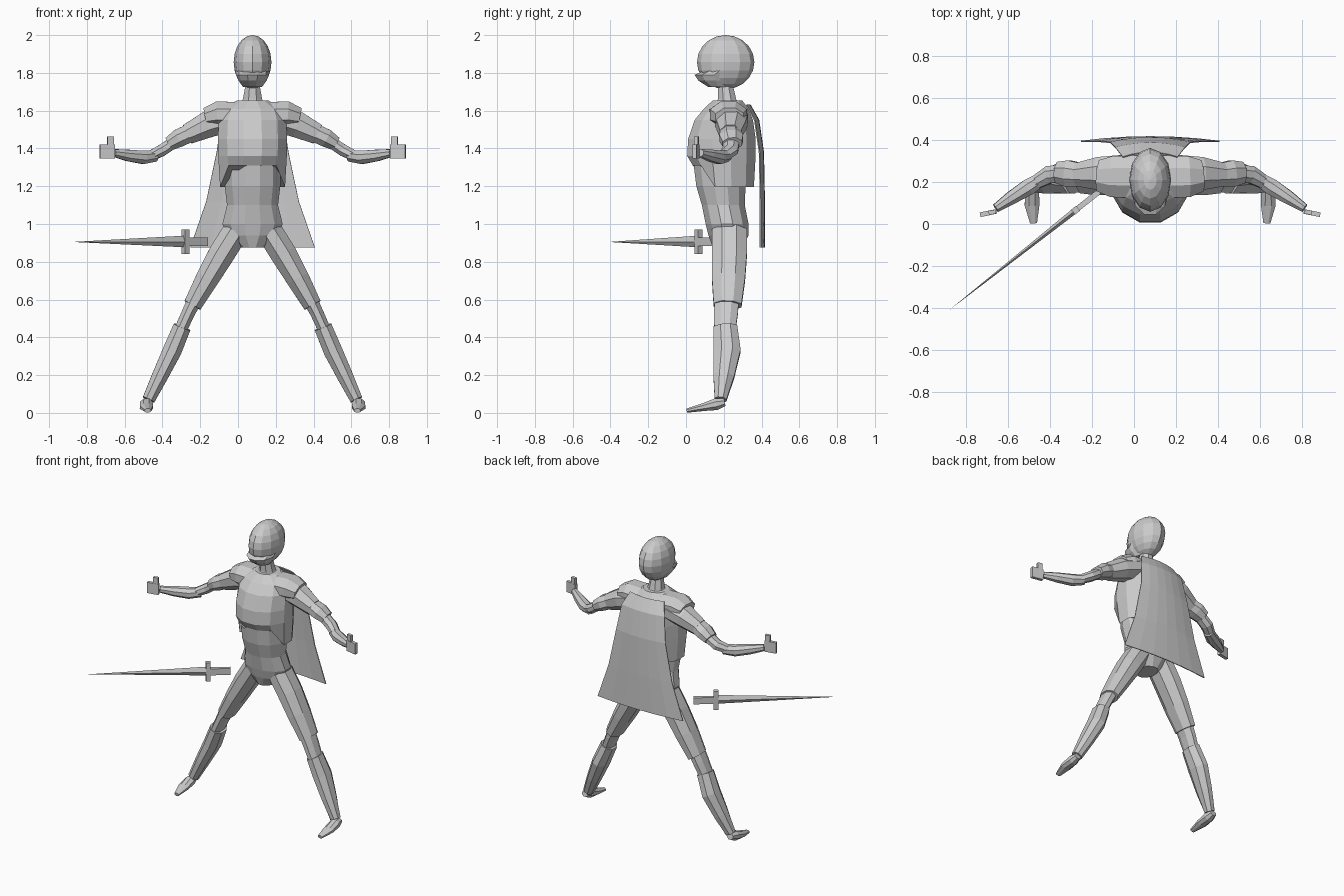
import bpy, bmesh, math
from mathutils import Vector, Matrix

CX = 0.077  # body centre line
X, Y, Z = Vector((1, 0, 0)), Vector((0, 1, 0)), Vector((0, 0, 1))
grey = bpy.data.materials.new("plain_grey")
grey.diffuse_color = (0.6, 0.6, 0.6, 1)


def finish(name, bm):
    bmesh.ops.recalc_face_normals(bm, faces=bm.faces)
    me = bpy.data.meshes.new(name)
    bm.to_mesh(me)
    bm.free()
    me.materials.append(grey)
    ob = bpy.data.objects.new(name, me)
    bpy.context.collection.objects.link(ob)
    return ob


def loft(name, rings, sides=8, s=1, level=False, phase=0.5):
    """Skin rings (offset from centre line, y, z, radius across, radius deep)."""
    bm = bmesh.new()
    pts = [Vector((CX + s * r[0], r[1], r[2])) for r in rings]
    loops = []
    for i, r in enumerate(rings):
        t = Z if level else (pts[min(i + 1, len(pts) - 1)] - pts[max(i - 1, 0)]).normalized()
        u = t.cross(Z if abs(t.y) > 0.85 else Y).normalized()
        v = u.cross(t)
        loop = []
        for k in range(sides):
            a = 2 * math.pi * (k + phase) / sides
            loop.append(bm.verts.new(pts[i] + u * r[3] * math.cos(a) + v * r[4] * math.sin(a)))
        loops.append(loop)
    for a, b in zip(loops, loops[1:]):
        for k in range(sides):
            j = (k + 1) % sides
            bm.faces.new((a[k], a[j], b[j], b[k]))
    bm.faces.new(loops[0])
    bm.faces.new(loops[-1])
    return finish(name, bm)


def body(name, rows, sides=12, phase=0.5):
    """Horizontal rings given as (z, half width, front y, back y)."""
    return loft(name, [(0, (f + b) / 2, z, w, (b - f) / 2) for z, w, f, b in rows],
                sides, level=True, phase=phase)


def box(name, loc, size, turn=0):
    bm = bmesh.new()
    m = Matrix.Translation(loc) @ Matrix.Rotation(turn, 4, 'Z') @ Matrix.Diagonal((*size, 1))
    bmesh.ops.create_cube(bm, size=1, matrix=m)
    return finish(name, bm)


# head with jaw guard, neck
bm = bmesh.new()
bmesh.ops.create_uvsphere(bm, u_segments=12, v_segments=10, radius=1,
                          matrix=Matrix.Translation((CX, 0.21, 1.857)) @ Matrix.Diagonal((0.1, 0.152, 0.143, 1)))
finish("head", bm)
body("jaw_guard", [(1.725, 0.05, 0.115, 0.23), (1.76, 0.075, 0.06, 0.25),
                   (1.79, 0.088, 0.04, 0.26), (1.815, 0.09, 0.1, 0.26)], 10, 0)
body("neck", [(1.62, 0.08, 0.14, 0.3), (1.66, 0.055, 0.165, 0.27), (1.74, 0.04, 0.165, 0.25)], 8)

# chest armour, its back hem hanging lower than the front hem
chest = body("chest_armour", [(1.31, 0.178, 0.03, 0.365), (1.36, 0.188, 0.0, 0.375), (1.45, 0.19, 0.005, 0.375),
                              (1.55, 0.185, 0.04, 0.36), (1.61, 0.16, 0.09, 0.335), (1.655, 0.085, 0.14, 0.3)])
for v in chest.data.vertices:
    if v.co.z < 1.32 and v.co.y > 0.15:
        v.co.z = 1.195

# waist and hips
body("waist", [(1.36, 0.155, 0.03, 0.32), (1.2, 0.152, 0.05, 0.32), (1.1, 0.14, 0.08, 0.315),
               (1.0, 0.165, 0.1, 0.335), (0.94, 0.14, 0.115, 0.335), (0.875, 0.065, 0.14, 0.3)])

for s, side in ((-1, "right"), (1, "left")):
    # arms
    loft(side + "_shoulder_cap", [(0.06, 0.225, 1.58, 0.07, 0.11), (0.185, 0.225, 1.58, 0.075, 0.105),
                                  (0.245, 0.23, 1.565, 0.055, 0.08)], 8, s)
    loft(side + "_sleeve", [(0.14, 0.24, 1.555, 0.075, 0.095), (0.24, 0.24, 1.525, 0.075, 0.085),
                            (0.345, 0.235, 1.475, 0.058, 0.06)], 8, s)
    loft(side + "_elbow_guard", [(0.335, 0.235, 1.48, 0.052, 0.06), (0.39, 0.24, 1.455, 0.052, 0.068),
                                 (0.44, 0.245, 1.425, 0.04, 0.055)], 8, s)
    loft(side + "_elbow", [(0.42, 0.24, 1.43, 0.033, 0.045), (0.48, 0.235, 1.39, 0.034, 0.045),
                           (0.54, 0.2, 1.36, 0.03, 0.035)], 8, s)
    loft(side + "_bracer", [(0.515, 0.215, 1.36, 0.032, 0.035), (0.58, 0.175, 1.353, 0.038, 0.042),
                            (0.66, 0.125, 1.363, 0.033, 0.034), (0.735, 0.075, 1.376, 0.022, 0.022)], 8, s)
    box(side + "_hand", (CX + s * 0.77, 0.052, 1.383), (0.08, 0.022, 0.075), -s * 0.2)
    box(side + "_thumb", (CX + s * 0.752, 0.056, 1.435), (0.034, 0.02, 0.055), -s * 0.2)
    # legs
    loft(side + "_thigh_armour", [(0.09, 0.23, 0.96, 0.075, 0.1), (0.165, 0.23, 0.84, 0.075, 0.1),
                                  (0.24, 0.225, 0.71, 0.066, 0.095), (0.318, 0.22, 0.57, 0.052, 0.08)], 8, s)
    loft(side + "_knee", [(0.305, 0.215, 0.6, 0.042, 0.07), (0.34, 0.212, 0.53, 0.038, 0.068),
                          (0.385, 0.205, 0.43, 0.036, 0.06)], 8, s)
    loft(side + "_greave", [(0.373, 0.208, 0.455, 0.051, 0.068), (0.425, 0.218, 0.33, 0.054, 0.077),
                            (0.49, 0.2, 0.195, 0.046, 0.06), (0.55, 0.183, 0.07, 0.036, 0.034)], 8, s)
    loft(side + "_foot", [(0.562, 0.205, 0.056, 0.024, 0.022), (0.562, 0.16, 0.046, 0.036, 0.034),
                          (0.562, 0.09, 0.03, 0.038, 0.022), (0.555, 0.005, 0.012, 0.018, 0.012)], 8, s)

# cape: a thin sheet flaring towards the hem
rows = [(1.63, 0.13, 0.34), (1.55, 0.165, 0.385), (1.38, 0.19, 0.41), (1.12, 0.245, 0.415), (0.875, 0.33, 0.415)]
bm = bmesh.new()
grid = [[bm.verts.new((CX + w * u / 3, y - 0.022 * (u / 3) ** 2, z)) for u in range(-3, 4)] for z, w, y in rows]
for a, b in zip(grid, grid[1:]):
    for k in range(6):
        bm.faces.new((a[k], a[k + 1], b[k + 1], b[k]))
cape = finish("cape", bm)
mod = cape.modifiers.new("thickness", 'SOLIDIFY')
mod.thickness = 0.006
mod.offset = 0

# sword: blade, guard and grip along one slanted level line
tip, end = Vector((-0.88, -0.41, 0.905)), Vector((-0.165, 0.155, 0.905))
turn = math.atan2(end.y - tip.y, end.x - tip.x)
bm = bmesh.new()
base = tip.lerp(end, 0.83)
across = Matrix.Rotation(turn, 3, 'Z') @ Y
ring = [bm.verts.new(base + o) for o in (Z * 0.033, across * 0.014, Z * -0.028, across * -0.014)]
top = bm.verts.new(tip)
for k in range(4):
    bm.faces.new((ring[k], ring[(k + 1) % 4], top))
bm.faces.new(ring)
finish("sword_blade", bm)
box("sword_guard", tip.lerp(end, 0.842), (0.03, 0.03, 0.13), turn)
box("sword_grip", tip.lerp(end, 0.925), (0.135, 0.026, 0.045), turn)
